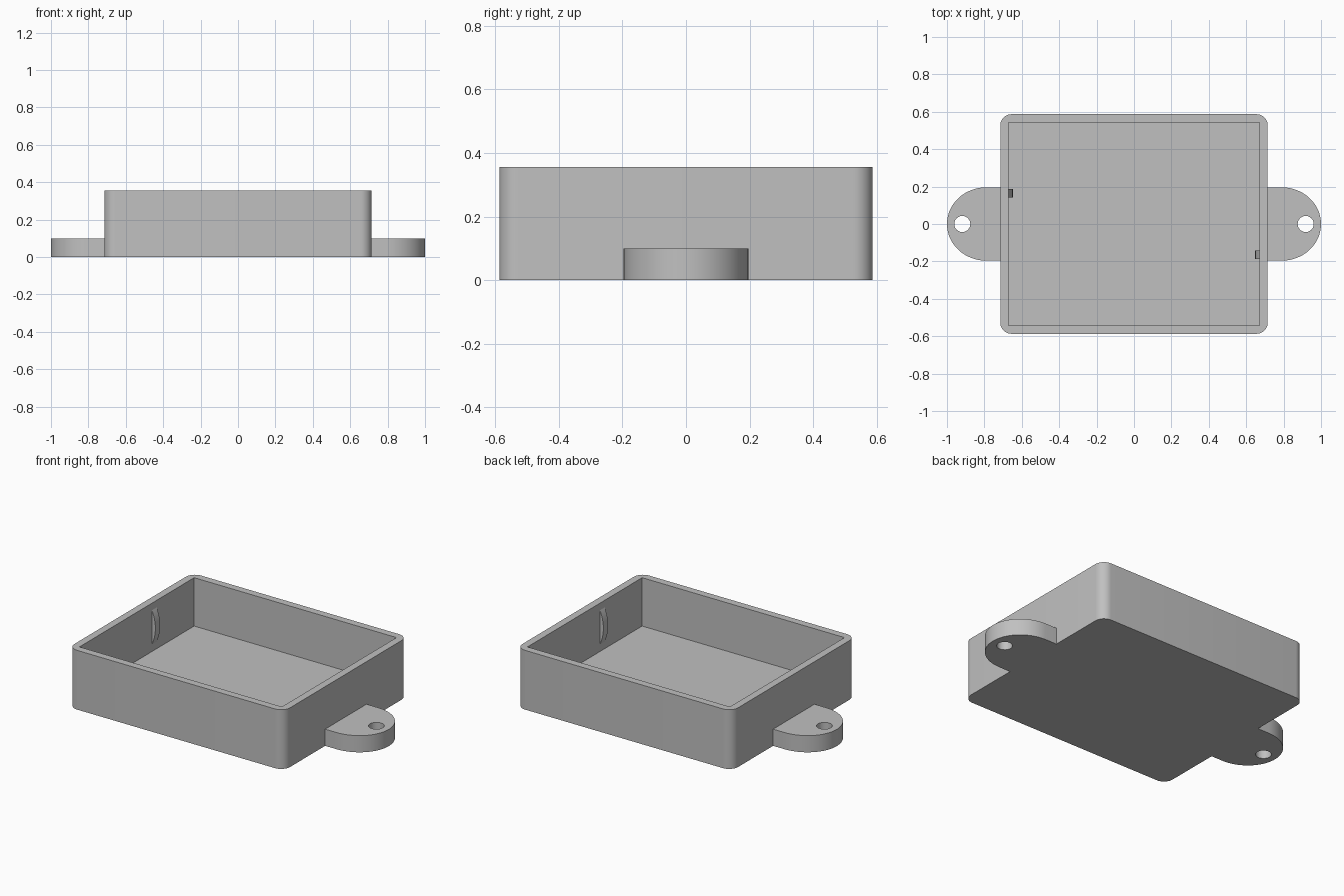
import bpy, bmesh, math
from mathutils import Matrix

if "Cube" in bpy.data.objects:
    bpy.data.objects.remove(bpy.data.objects["Cube"])

grey = bpy.data.materials.new("grey_plastic")
grey.diffuse_color = (0.53, 0.53, 0.53, 1)
grey.use_nodes = True
grey.node_tree.nodes["Principled BSDF"].inputs["Base Color"].default_value = grey.diffuse_color


def arc(cx, cy, rx, ry, a0, a1, n):
    """Points on an elliptical arc, angles in degrees."""
    angles = [math.radians(a0 + (a1 - a0) * i / n) for i in range(n + 1)]
    return [(cx + rx * math.cos(a), cy + ry * math.sin(a)) for a in angles]


def prism(name, loops, z0, z1, matrix=Matrix()):
    """Extrude a flat outline (first loop) with optional holes (other loops)."""
    bm = bmesh.new()
    edges = []
    for loop in loops:
        vs = [bm.verts.new((x, y, z0)) for x, y in loop]
        edges += [bm.edges.new((v, vs[i - 1])) for i, v in enumerate(vs)]
    bmesh.ops.triangle_fill(bm, edges=edges, use_beauty=True, use_dissolve=False)
    ext = bmesh.ops.extrude_face_region(bm, geom=bm.faces[:], use_keep_orig=True)
    top = [g for g in ext["geom"] if isinstance(g, bmesh.types.BMVert)]
    bmesh.ops.translate(bm, verts=top, vec=(0, 0, z1 - z0))
    bmesh.ops.transform(bm, matrix=matrix, verts=bm.verts[:])
    bmesh.ops.recalc_face_normals(bm, faces=bm.faces[:])
    mesh = bpy.data.meshes.new(name)
    bm.to_mesh(mesh)
    bm.free()
    mesh.materials.append(grey)
    obj = bpy.data.objects.new(name, mesh)
    bpy.context.collection.objects.link(obj)
    return obj


def smooth(obj):
    bpy.ops.object.select_all(action='DESELECT')
    obj.select_set(True)
    bpy.context.view_layer.objects.active = obj
    bpy.ops.object.shade_smooth_by_angle(angle=math.radians(30))


# Open tray: rounded block with a sharp-cornered cavity
X, Y, H, R, WALL, FLOOR = 0.715, 0.587, 0.355, 0.06, 0.044, 0.065
outline = []
for k, (sx, sy) in enumerate([(1, 1), (-1, 1), (-1, -1), (1, -1)]):
    outline += arc(sx * (X - R), sy * (Y - R), R, R, 90 * k, 90 * k + 90, 10)
tray = prism("tray", [outline], 0, H)
ix, iy = X - WALL, Y - WALL
cutter = prism("cavity_cutter", [[(ix, iy), (-ix, iy), (-ix, -iy), (ix, -iy)]], FLOOR, H + 0.2)
cutter.hide_render = True
cut = tray.modifiers.new("cavity", 'BOOLEAN')
cut.operation = 'DIFFERENCE'
cut.solver = 'EXACT'
cut.object = cutter
bpy.context.view_layer.objects.active = tray
bpy.ops.object.modifier_apply(modifier="cavity")
bpy.data.objects.remove(cutter)
smooth(tray)

# Mounting tabs and snap bumps, the left pair turned half a circle from the right
tab = [(X, -0.196)] + arc(0.79, 0, 0.21, 0.196, -90, 90, 40) + [(X, 0.196)]
hole = arc(0.918, 0, 0.043, 0.043, 0, 345, 23)
CHORD, RISE = 0.102, 0.023
rad = (CHORD ** 2 + RISE ** 2) / (2 * RISE)
half = math.degrees(math.asin(CHORD / rad))
bump = arc(ix - RISE + rad, 0.21, rad, rad, 180 - half, 180 + half, 16)
stand = Matrix.Rotation(math.radians(90), 4, 'X')   # profile y becomes z
for side, turn in (("right", 0), ("left", math.pi)):
    spin = Matrix.Rotation(turn, 4, 'Z')
    smooth(prism(side + "_mounting_tab", [tab, hole], 0, 0.1, spin))
    smooth(prism(side + "_snap_bump", [bump], 0.143, 0.188, spin @ stand))
